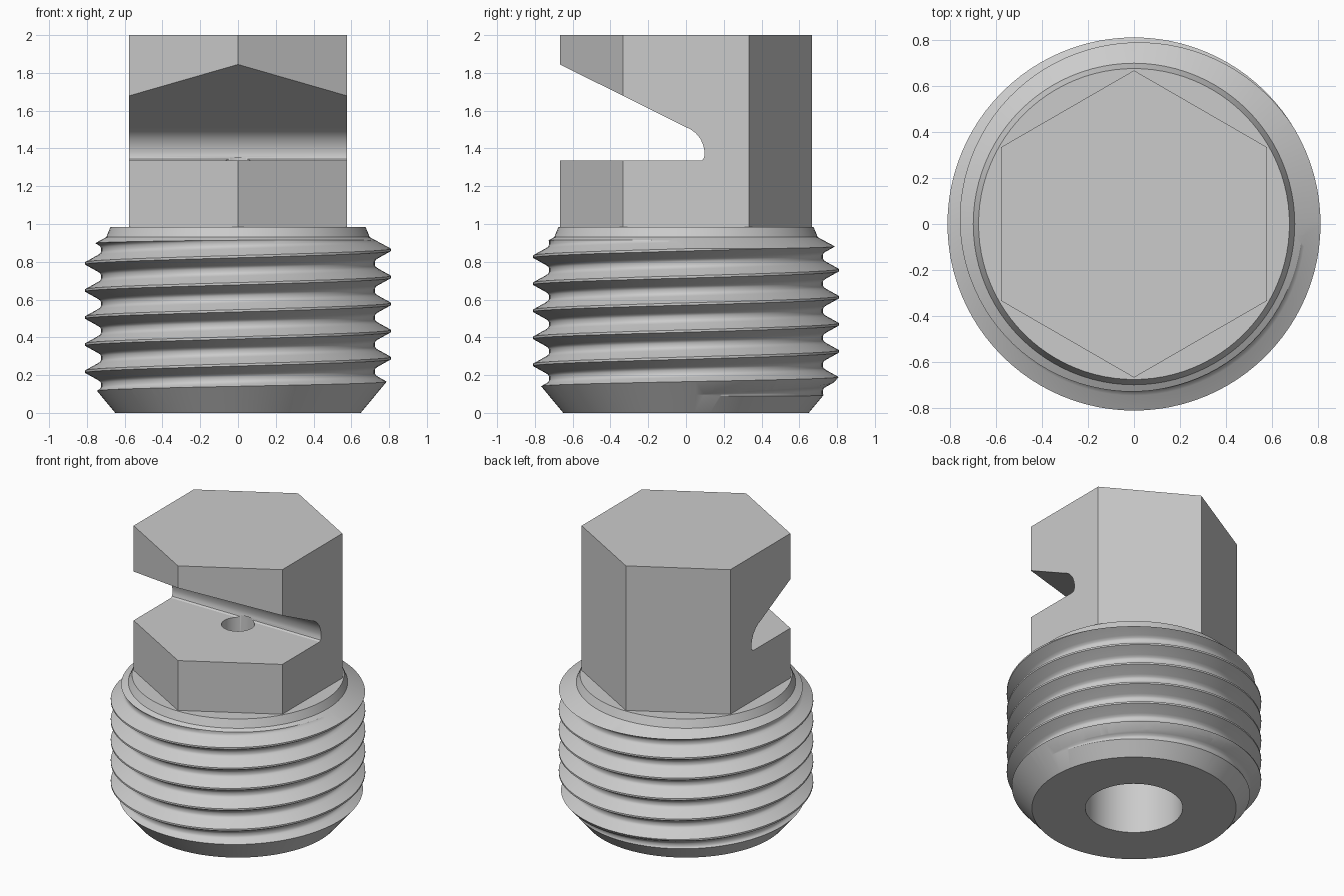
import bpy, bmesh, math

if "Cube" in bpy.data.objects:
    bpy.data.objects.remove(bpy.data.objects["Cube"])

N = 96            # segments around the axis
PITCH = 0.1433    # thread pitch


def make_object(name, bm):
    bmesh.ops.recalc_face_normals(bm, faces=bm.faces[:])
    mesh = bpy.data.meshes.new(name)
    bm.to_mesh(mesh)
    bm.free()
    ob = bpy.data.objects.new(name, mesh)
    bpy.context.collection.objects.link(ob)
    return ob


def revolve(name, profile):
    """Closed solid from (radius, z) points, capped flat at both ends."""
    bm = bmesh.new()
    rings = [[bm.verts.new((r * math.cos(2 * math.pi * i / N),
                            r * math.sin(2 * math.pi * i / N), z))
              for i in range(N)] for r, z in profile]
    for a, b in zip(rings, rings[1:]):
        for i in range(N):
            j = (i + 1) % N
            bm.faces.new((a[i], a[j], b[j], b[i]))
    bm.faces.new(rings[0])
    bm.faces.new(rings[-1])
    return make_object(name, bm)


def prism(name, points, direction):
    """Extrude a planar outline along a direction."""
    bm = bmesh.new()
    face = bm.faces.new([bm.verts.new(p) for p in points])
    ext = bmesh.ops.extrude_face_region(bm, geom=[face])
    bmesh.ops.translate(bm, vec=direction, verts=[
        g for g in ext["geom"] if isinstance(g, bmesh.types.BMVert)])
    return make_object(name, bm)


def helical_rod(name):
    """Endless right-hand thread, cut flat well beyond the part."""
    half = [(0.006, 0.81), (0.042, 0.745), (0.052, 0.73), (0.062, 0.725)]
    prof = [(-s, r) for s, r in reversed(half)] + half
    m, turns = len(prof), 13
    bm = bmesh.new()
    cols = []
    for i in range(N):
        t = i / N
        a = 2 * math.pi * t
        cols.append([bm.verts.new((r * math.cos(a), r * math.sin(a),
                                   0.29 + PITCH * (k - 5 + t) + s))
                     for k in range(turns) for s, r in prof])
    cols.append(cols[0][m:])   # the seam joins one turn higher
    for a, b in zip(cols, cols[1:]):
        for k in range(min(len(a), len(b)) - 1):
            bm.faces.new((a[k], b[k], b[k + 1], a[k + 1]))
    for z, up in ((-0.15, -1), (1.1, 1)):
        bmesh.ops.bisect_plane(bm, geom=bm.verts[:] + bm.edges[:] + bm.faces[:],
                               plane_co=(0, 0, z), plane_no=(0, 0, up),
                               clear_outer=True)
    bmesh.ops.delete(bm, geom=[v for v in bm.verts if not v.link_faces],
                     context='VERTS')
    bmesh.ops.holes_fill(bm, edges=[e for e in bm.edges if e.is_boundary], sides=0)
    return make_object(name, bm)


def boolean(ob, other, operation):
    mod = ob.modifiers.new(operation.title(), 'BOOLEAN')
    mod.operation, mod.object, mod.solver = operation, other, 'EXACT'
    bpy.context.view_layer.objects.active = ob
    bpy.ops.object.modifier_apply(modifier=mod.name)
    bpy.data.objects.remove(other, do_unlink=True)


# Threaded shank, trimmed by a turned envelope with chamfers and collar
nozzle = helical_rod("threaded_hex_nozzle")
boolean(nozzle, revolve("envelope", [
    (0.65, 0), (0.85, 0.241), (0.85, 0.848), (0.698, 0.93), (0.675, 0.985)]),
    'INTERSECT')

# Hexagonal head
hexagon = [(2 / 3 * math.cos(math.radians(90 + 60 * i)),
            2 / 3 * math.sin(math.radians(90 + 60 * i)), 0.8) for i in range(6)]
boolean(nozzle, prism("hex_head", hexagon, (0, 0, 1.2)), 'UNION')

# Deflector slot cut in from the front
slot = [(-1, 1.335), (0.08, 1.335), (0.092, 1.343), (0.098, 1.362),
        (0.098, 1.385), (0.091, 1.418), (0.076, 1.452), (0.052, 1.481),
        (0.023, 1.502), (-0.01, 1.517), (-1, 2.011)]
boolean(nozzle, prism("slot_cutter", [(-1, y, z) for y, z in slot], (2, 0, 0)),
        'DIFFERENCE')

# Inlet bore narrowing to the outlet orifice
boolean(nozzle, revolve("bore_cutter", [
    (0.31, -0.1), (0.31, 0.98), (0.105, 1.1), (0.105, 1.353)]), 'DIFFERENCE')

bpy.ops.object.select_all(action='DESELECT')
nozzle.select_set(True)
bpy.context.view_layer.objects.active = nozzle
bpy.ops.object.shade_smooth_by_angle(angle=math.radians(32))
